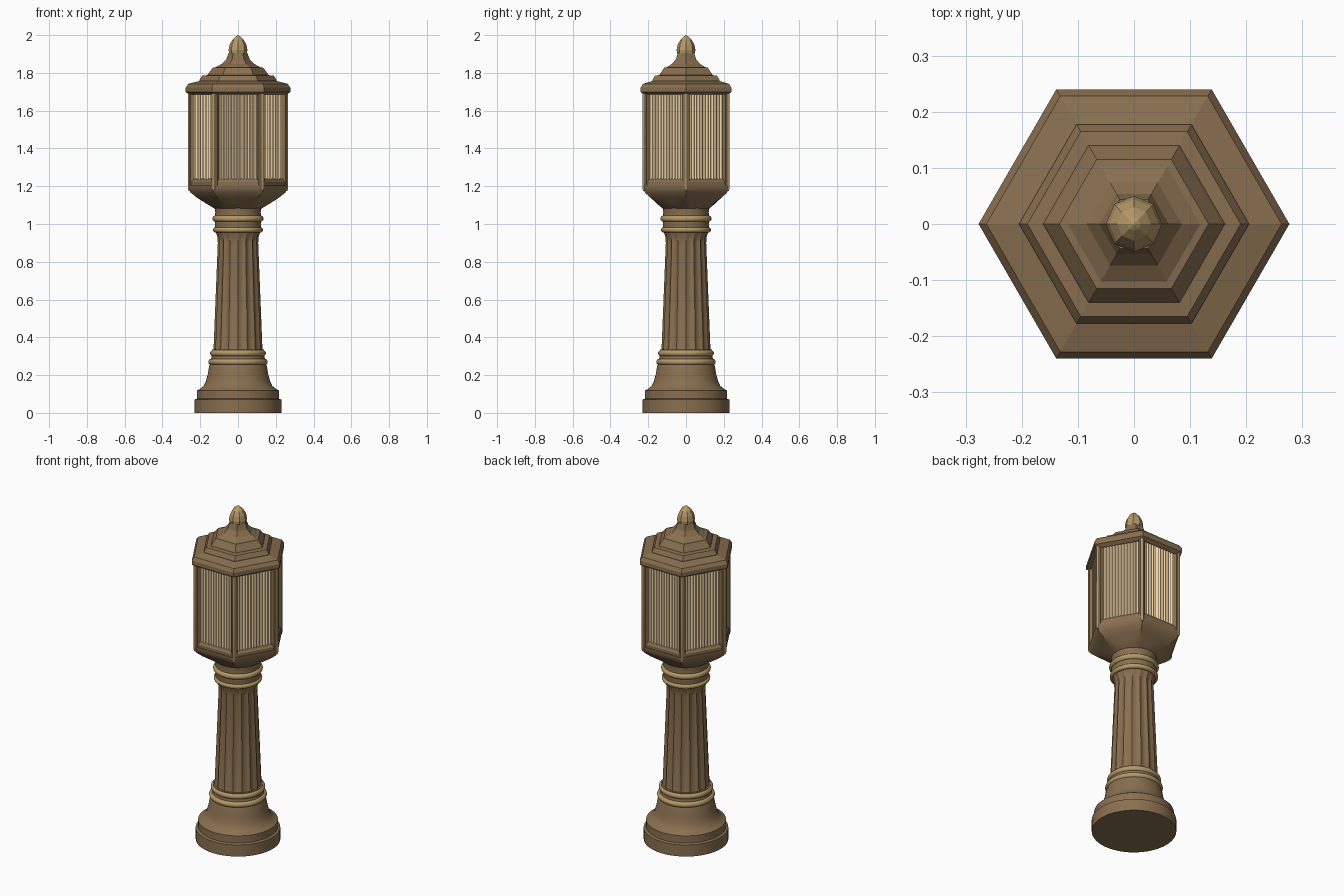
import bpy, bmesh, math
from math import cos, sin, pi, tau, radians

if "Cube" in bpy.data.objects:
    bpy.data.objects.remove(bpy.data.objects["Cube"])


def material(name, rgb):
    m = bpy.data.materials.new(name)
    m.diffuse_color = (*rgb, 1)
    m.use_nodes = True
    m.node_tree.nodes["Principled BSDF"].inputs["Base Color"].default_value = m.diffuse_color
    return m


BRONZE = material("bronze", (0.25, 0.16, 0.08))
BRASS = material("brass", (0.46, 0.32, 0.14))
GLASS = material("amber_glass", (0.88, 0.66, 0.38))


def loft(name, rings, mat, smooth=None):
    """Skin a stack of equal-length rings, capping both ends."""
    bm = bmesh.new()
    loops = [[bm.verts.new(p) for p in ring] for ring in rings]
    for a, b in zip(loops, loops[1:]):
        n = len(a)
        for i in range(n):
            j = (i + 1) % n
            bm.faces.new((a[i], a[j], b[j], b[i]))
    bm.faces.new(loops[0][::-1])
    bm.faces.new(loops[-1])
    bmesh.ops.recalc_face_normals(bm, faces=bm.faces)
    me = bpy.data.meshes.new(name)
    bm.to_mesh(me)
    bm.free()
    ob = bpy.data.objects.new(name, me)
    bpy.context.collection.objects.link(ob)
    me.materials.append(mat)
    if smooth:
        bpy.ops.object.select_all(action='DESELECT')
        ob.select_set(True)
        bpy.context.view_layer.objects.active = ob
        bpy.ops.object.shade_smooth_by_angle(angle=radians(smooth))
    return ob


def ring(r, z, n, phase=0):
    return [(r * cos(tau * i / n + phase), r * sin(tau * i / n + phase), z) for i in range(n)]


def turned(name, profile, mat, n=48, smooth=None, phase=0):
    return loft(name, [ring(r, z, n, phase) for r, z in profile], mat, smooth)


def bead(name, r, z, t, mat=BRASS):
    """Rounded band of outer radius r and half height t."""
    prof = [(r - t + t * cos(a), z + t * sin(a)) for a in [pi * (k / 8 - 0.5) for k in range(9)]]
    return turned(name, prof, mat, smooth=40)


# Round plinth with flared foot
turned("plinth", [(0.23, 0), (0.23, 0.07), (0.217, 0.075), (0.217, 0.118), (0.205, 0.124),
                  (0.182, 0.142), (0.17, 0.168), (0.16, 0.205), (0.152, 0.25), (0.147, 0.262),
                  (0.14, 0.30), (0.137, 0.335)], BRONZE, 64, 30)
bead("lower_ring", 0.157, 0.27, 0.017)
bead("upper_base_ring", 0.148, 0.316, 0.017)


# Fluted tapering column
def fluted(r, z, depth, flutes=16, steps=8):
    n = flutes * steps
    out = []
    for i in range(n):
        rr = r - depth * sin(pi * (i % steps) / steps)
        out.append((rr * cos(tau * i / n), rr * sin(tau * i / n), z))
    return out


loft("fluted_column", [fluted(0.13, 0.32, 0.0), fluted(0.129, 0.35, 0.01),
                       fluted(0.107, 0.90, 0.009), fluted(0.109, 0.93, 0.006),
                       fluted(0.118, 0.96, 0)], BRONZE, 35)

# Neck and collar rings
turned("neck", [(0.118, 0.955), (0.123, 0.98), (0.123, 1.04), (0.12, 1.06), (0.125, 1.09)],
       BRONZE, smooth=30)
bead("collar_ring_low", 0.132, 0.969, 0.014)
bead("collar_ring_high", 0.135, 1.028, 0.017)


# Cup blending from the round neck to the hexagonal lantern
def blend(r, z, t, n=48):
    out = []
    for i in range(n):
        a = tau * i / n
        hexr = cos(pi / 6) / cos((a % (pi / 3)) - pi / 6)
        rr = r * (1 - t + t * hexr)
        out.append((rr * cos(a), rr * sin(a), z))
    return out


loft("lantern_cup", [blend(0.11, 1.075, 0), blend(0.135, 1.088, 0.2), blend(0.175, 1.112, 0.7),
                     blend(0.215, 1.138, 1), blend(0.25, 1.165, 1), blend(0.264, 1.192, 1),
                     blend(0.264, 1.205, 1)], BRONZE, 25)
turned("lantern_sill", [(0.258, 1.20), (0.258, 1.222), (0.244, 1.24)], BRONZE, 6)


# Reeded glass on six sides
def reeded(R, z, reeds=14, steps=4):
    out = []
    for k in range(6):
        a, b, m = k * pi / 3, (k + 1) * pi / 3, (k + 0.5) * pi / 3
        for i in range(reeds * steps):
            u = i / (reeds * steps)
            bump = 0.008 * sin(pi * (i % steps) / steps)
            out.append((R * ((1 - u) * cos(a) + u * cos(b)) + bump * cos(m),
                        R * ((1 - u) * sin(a) + u * sin(b)) + bump * sin(m), z))
    return out


loft("reeded_glass", [reeded(0.24, 1.21), reeded(0.24, 1.70)], GLASS, 50)

# Corner posts: bent strips with a slim brass bead on the corner
for k in range(6):
    a = k * pi / 3

    def corner(z):
        pts = []
        for R, w in ((0.262, 1), (0.235, -1)):
            for s in (-w, 0, w):
                d = a + s * 2 * pi / 3
                pts.append((R * cos(a) + (0.02 * cos(d) if s else 0),
                            R * sin(a) + (0.02 * sin(d) if s else 0), z))
        return pts
    loft(f"corner_post_{k}", [corner(1.19), corner(1.70)], BRONZE)
    bar = turned(f"corner_bead_{k}", [(0.004, 1.175), (0.009, 1.19), (0.009, 1.70)], BRASS, 10, 50)
    bar.location = (0.257 * cos(a), 0.257 * sin(a), 0)

# Stepped hexagonal roof
turned("stepped_roof", [(0.255, 1.685), (0.277, 1.698), (0.277, 1.722), (0.263, 1.742),
                        (0.205, 1.757), (0.205, 1.762), (0.19, 1.785), (0.162, 1.788),
                        (0.158, 1.795), (0.133, 1.828), (0.118, 1.83), (0.085, 1.848),
                        (0.062, 1.872), (0.05, 1.905)], BRONZE, 6)

# Faceted bud finial
turned("finial", [(0.035, 1.895), (0.047, 1.903), (0.05, 1.922), (0.044, 1.95), (0.03, 1.975),
                  (0.012, 1.993), (0.001, 2.0)], BRASS, 8)
